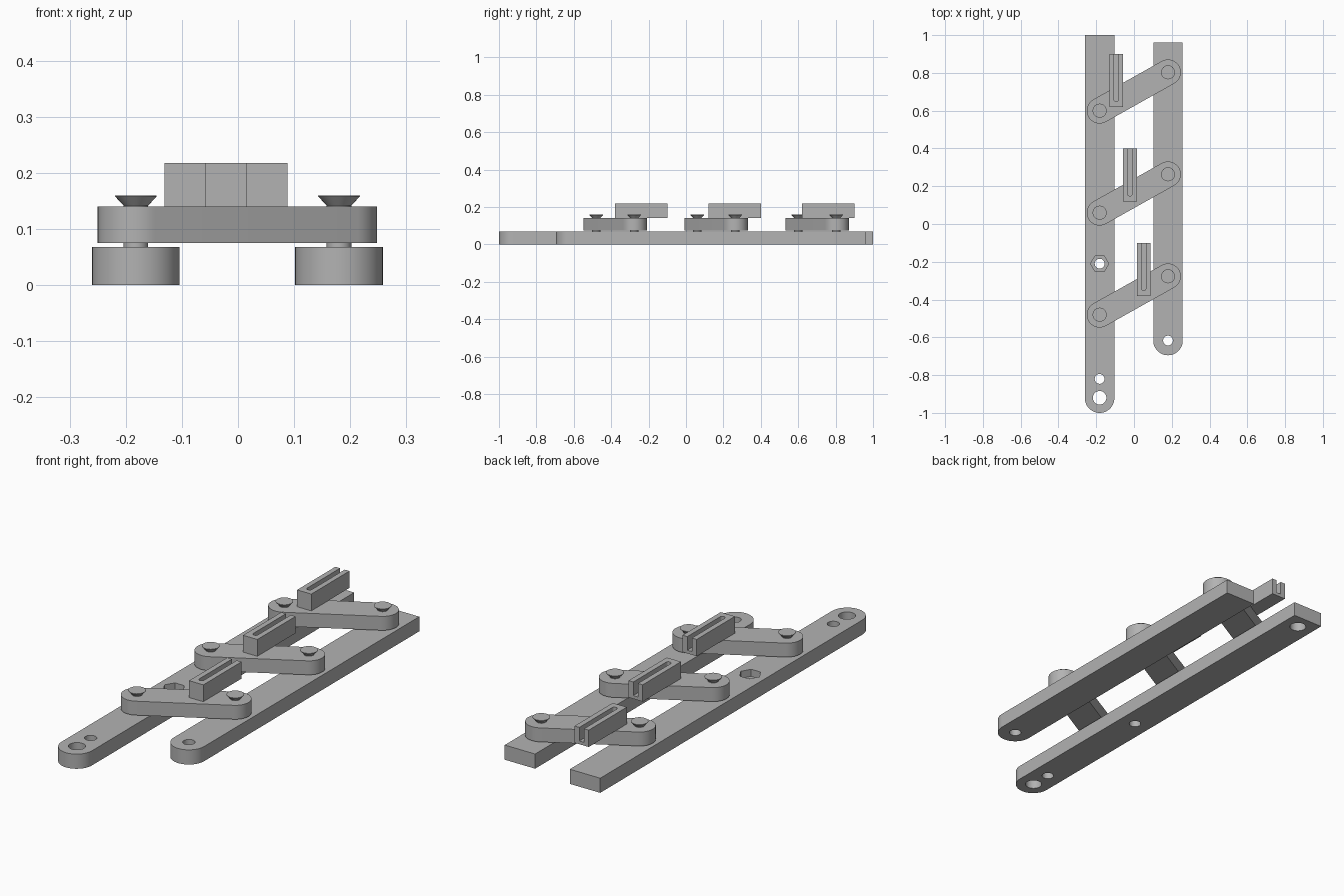
import bpy, bmesh, math
from mathutils import Vector

cube = bpy.data.objects.get("Cube")
if cube:
    bpy.data.objects.remove(cube, do_unlink=True)

grey = bpy.data.materials.new("plain_grey")
grey.use_nodes = True
grey.diffuse_color = (0.45, 0.45, 0.45, 1)
grey.node_tree.nodes["Principled BSDF"].inputs["Base Color"].default_value = (0.45, 0.45, 0.45, 1)


def finish(name, bm):
    bmesh.ops.recalc_face_normals(bm, faces=bm.faces)
    mesh = bpy.data.meshes.new(name)
    bm.to_mesh(mesh)
    bm.free()
    mesh.materials.append(grey)
    obj = bpy.data.objects.new(name, mesh)
    bpy.context.collection.objects.link(obj)
    return obj


def extrude(name, outline, z0, z1):
    """Prism from a flat outline."""
    bm = bmesh.new()
    face = bm.faces.new([bm.verts.new((p[0], p[1], z0)) for p in outline])
    top = bmesh.ops.extrude_face_region(bm, geom=[face])["geom"]
    verts = [v for v in top if isinstance(v, bmesh.types.BMVert)]
    bmesh.ops.translate(bm, verts=verts, vec=(0, 0, z1 - z0))
    return finish(name, bm)


def arc(centre, r, start, sweep, n):
    return [(centre[0] + r * math.cos(start + sweep * i / n),
             centre[1] + r * math.sin(start + sweep * i / n)) for i in range(n + 1)]


def disc(centre, r, n=40):
    return arc(centre, r, 0, 2 * math.pi, n)[:-1]


def round_start(x, y0, y1, r, n=24):
    """Strip along y with a round end at y0 and a square end at y1."""
    return arc((x, y0 + r), r, math.pi, math.pi, n) + [(x + r, y1), (x - r, y1)]


def activate(obj):
    bpy.ops.object.select_all(action='DESELECT')
    obj.select_set(True)
    bpy.context.view_layer.objects.active = obj


def cut(obj, outline, z0, z1):
    cutter = extrude("cutter", outline, z0, z1)
    cutter.hide_render = True
    activate(obj)
    mod = obj.modifiers.new("cut", 'BOOLEAN')
    mod.operation, mod.solver, mod.object = 'DIFFERENCE', 'EXACT', cutter
    bpy.ops.object.modifier_apply(modifier=mod.name)
    bpy.data.objects.remove(cutter, do_unlink=True)


def smooth(obj):
    activate(obj)
    bpy.ops.object.shade_smooth_by_angle(angle=math.radians(30))


RIGHT_X, LEFT_X = -0.182, 0.18
BAR_TOP, LINK_BOTTOM, LINK_TOP = 0.068, 0.075, 0.14

# Long bar: two end holes, a nut pocket over a hole, a blind hole underneath
long_bar = extrude("long_bar", round_start(RIGHT_X, -1, 1, 0.078), 0, BAR_TOP)
for y, r in ((-0.92, 0.036), (-0.82, 0.026), (-0.21, 0.026)):
    cut(long_bar, disc((RIGHT_X, y), r), -0.1, 0.2)
cut(long_bar, disc((RIGHT_X, -0.21), 0.048, 6), 0.035, 0.2)
cut(long_bar, disc((RIGHT_X, 0.93), 0.036), -0.1, 0.045)
smooth(long_bar)

# Short bar with one end hole
short_bar = extrude("short_bar", round_start(LEFT_X, -0.695, 0.96, 0.078), 0, BAR_TOP)
cut(short_bar, disc((LEFT_X, -0.617), 0.026), -0.1, 0.2)
smooth(short_bar)


def screw(name, x, y):
    """Shank with a countersunk head, built ring by ring."""
    bm = bmesh.new()
    rings = []
    for r, z in ((0.022, 0.05), (0.022, 0.142), (0.037, 0.158), (0.037, 0.16)):
        rings.append([bm.verts.new((px, py, z)) for px, py in disc((x, y), r, 32)])
    for a, b in zip(rings, rings[1:]):
        for i in range(len(a)):
            j = (i + 1) % len(a)
            bm.faces.new((a[i], a[j], b[j], b[i]))
    bm.faces.new(rings[0])
    bm.faces.new(rings[-1])
    smooth(finish(name, bm))


# Three slanted links, each with two screws and a slotted block
for i, y in enumerate((-0.48, 0.06, 0.6)):
    tag = ("front", "middle", "back")[i]
    a, b = Vector((RIGHT_X, y)), Vector((LEFT_X, y + 0.203))
    d = b - a
    side = math.atan2(d.y, d.x) + math.pi / 2
    outline = arc(a, 0.068, side, math.pi, 24) + arc(b, 0.068, side + math.pi, math.pi, 24)
    smooth(extrude(tag + "_link", outline, LINK_BOTTOM, LINK_TOP))
    screw(tag + "_right_screw", a.x, a.y)
    screw(tag + "_left_screw", b.x, b.y)

    # Block with a slot open at the back and on top
    x, y0 = 0.0515 - 0.073 * i, -0.38 + 0.5 * i
    w, y1 = 0.0365, y0 + 0.28
    block = extrude(tag + "_slotted_block",
                    [(x - w, y0), (x + w, y0), (x + w, y1), (x - w, y1)], LINK_TOP, 0.218)
    cut(block, round_start(x, y0 + 0.028, y1 + 0.1, 0.012, 12), 0.155, 0.3)
    smooth(block)
